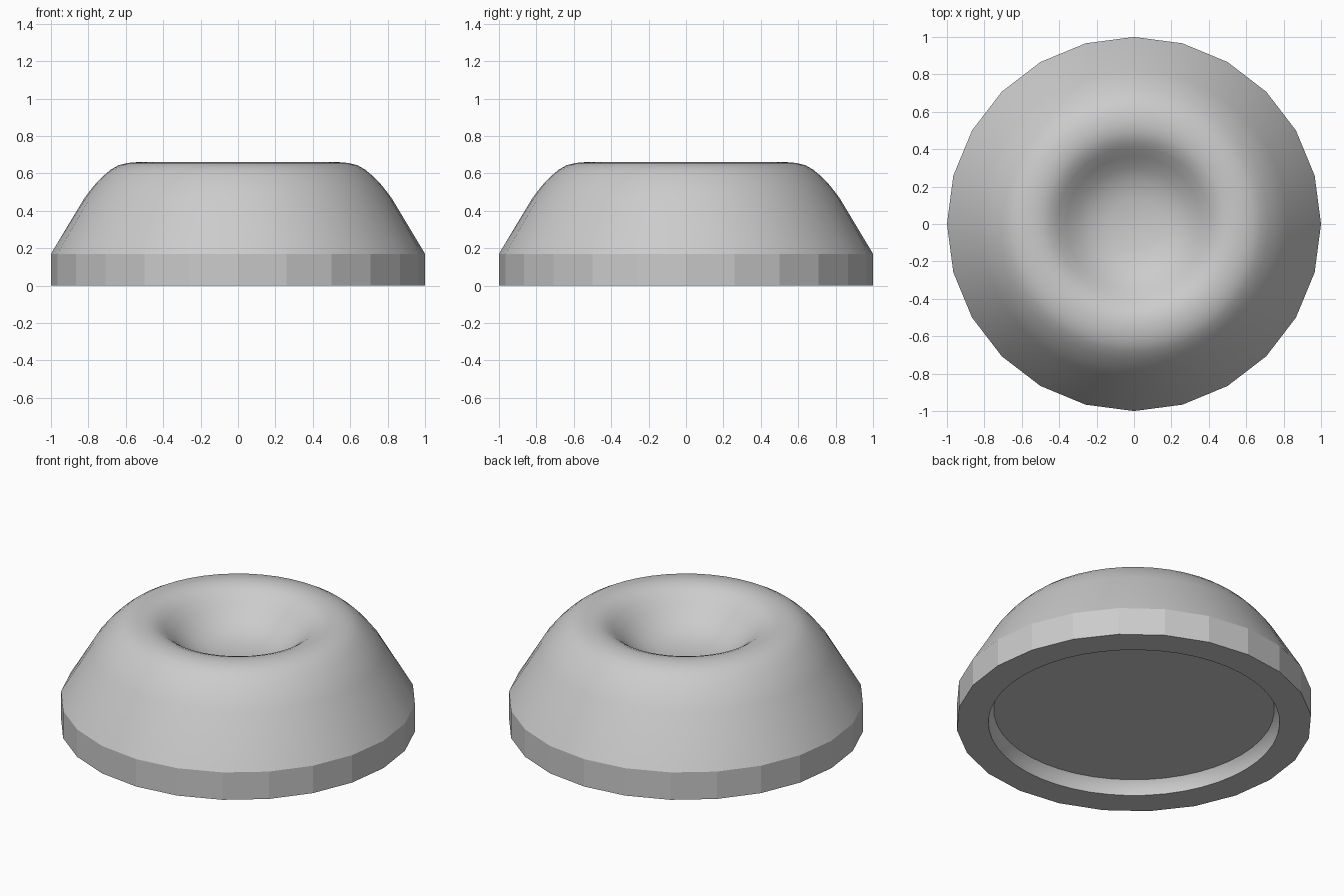
import bpy, bmesh, math

if "Cube" in bpy.data.objects:
    bpy.data.objects.remove(bpy.data.objects["Cube"])

SEGMENTS = 48

grey = bpy.data.materials.new("plain_grey")
grey.use_nodes = True
colour = (0.6, 0.6, 0.6, 1)
grey.diffuse_color = colour
grey.node_tree.nodes["Principled BSDF"].inputs["Base Color"].default_value = colour


def ring(bm, radius, z, faceted=False):
    """Ring of points; a faceted ring has every second point on a straight chord."""
    points = []
    for i in range(SEGMENTS):
        a = 2 * math.pi * i / SEGMENTS
        r = radius * math.cos(2 * math.pi / SEGMENTS) if faceted and i % 2 else radius
        points.append(bm.verts.new((r * math.cos(a), r * math.sin(a), z)))
    return points


# Profile from the underside recess, round the outside, into the top hollow
recess = [(0.79, 0.085), (0.815, 0.05), (0.82, 0)]
foot = [(1, 0), (1, 0.17)]
dome = [(0.82, 0.47), (0.77, 0.535), (0.72, 0.587), (0.68, 0.62), (0.64, 0.643),
        (0.59, 0.656), (0.54, 0.66), (0.49, 0.653), (0.45, 0.637), (0.41, 0.61),
        (0.36, 0.565), (0.3, 0.515), (0.23, 0.475), (0.14, 0.45)]

bm = bmesh.new()
rings = [ring(bm, r, z) for r, z in recess]
rings += [ring(bm, r, z, True) for r, z in foot]
rings += [ring(bm, r, z) for r, z in dome]

for k, (low, high) in enumerate(zip(rings, rings[1:])):
    for i in range(SEGMENTS):
        j = (i + 1) % SEGMENTS
        face = bm.faces.new((low[i], low[j], high[j], high[i]))
        face.smooth = k not in (2, 3)      # flat foot, smooth elsewhere

# Recess ceiling and hollow floor
bm.faces.new(rings[0][::-1])
centre = bm.verts.new((0, 0, 0.44))
for i in range(SEGMENTS):
    bm.faces.new((rings[-1][i], rings[-1][(i + 1) % SEGMENTS], centre)).smooth = True

# Crisp edges at the foot and recess
for edge in bm.edges:
    if len(edge.link_faces) == 2 and edge.calc_face_angle() > math.radians(28):
        edge.smooth = False

bm.normal_update()
mesh = bpy.data.meshes.new("hollowed_dome")
bm.to_mesh(mesh)
bm.free()
mesh.materials.append(grey)
bpy.context.collection.objects.link(bpy.data.objects.new("hollowed_dome", mesh))
